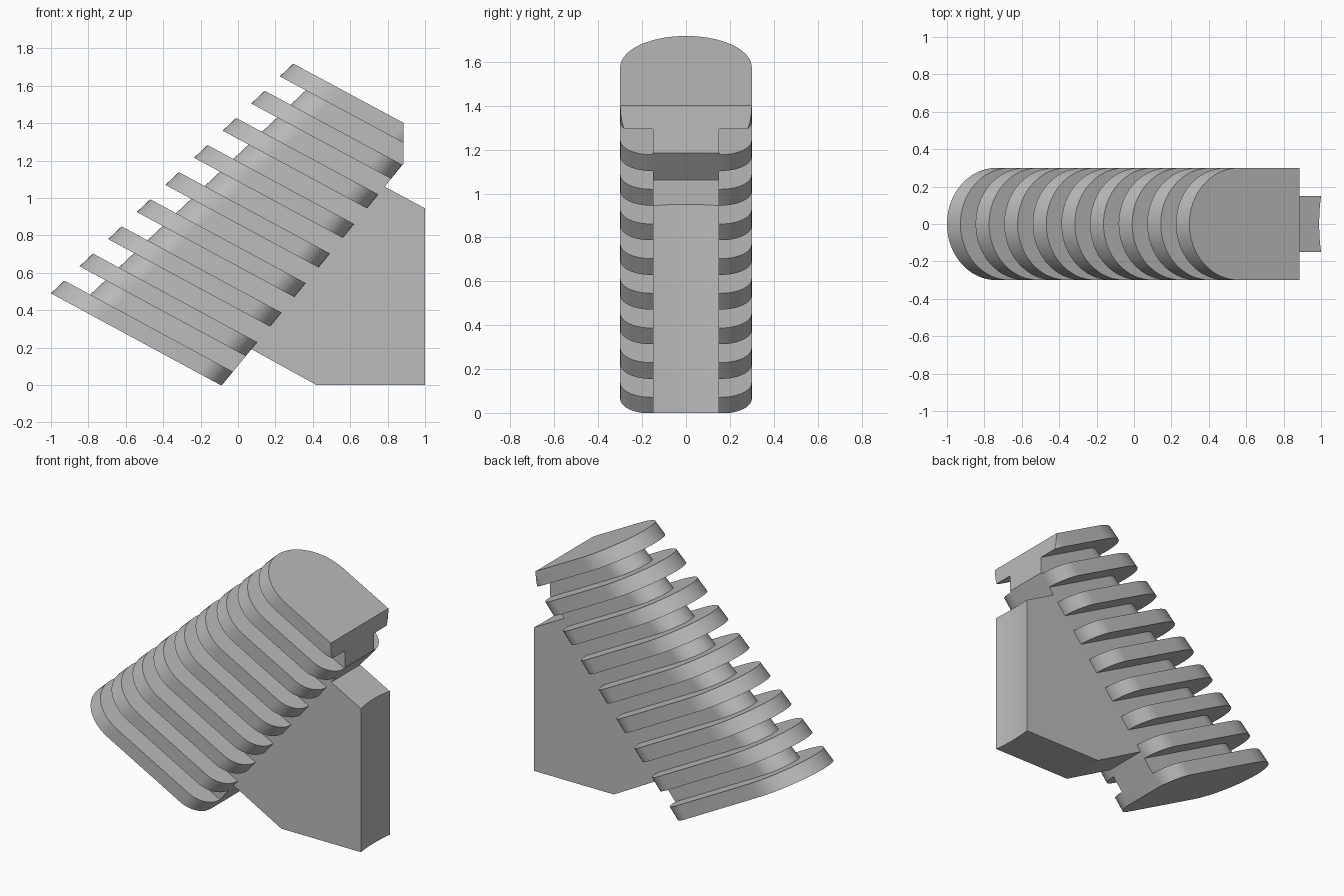
import bpy, bmesh, math
from mathutils import Vector

if "Cube" in bpy.data.objects:
    bpy.data.objects.remove(bpy.data.objects["Cube"])

grey = bpy.data.materials.new("plain grey")
grey.diffuse_color = (0.5, 0.5, 0.5, 1)
grey.use_nodes = True
grey.node_tree.nodes["Principled BSDF"].inputs["Base Color"].default_value = grey.diffuse_color

HALF = 0.30          # half width of the fins
INNER = 0.15         # half width of core and bracket
FIN = 0.47           # fin thickness as a share of the fin spacing


def finish(bm, name):
    bmesh.ops.remove_doubles(bm, verts=bm.verts, dist=0.0002)
    bmesh.ops.recalc_face_normals(bm, faces=bm.faces)
    mesh = bpy.data.meshes.new(name)
    bm.to_mesh(mesh)
    bm.free()
    mesh.materials.append(grey)
    obj = bpy.data.objects.new(name, mesh)
    bpy.context.collection.objects.link(obj)
    bpy.ops.object.select_all(action='DESELECT')
    obj.select_set(True)
    bpy.context.view_layer.objects.active = obj
    bpy.ops.object.shade_smooth_by_angle(angle=math.radians(25))
    return obj


def loft(bm, bottom, top):
    a = [bm.verts.new(p) for p in bottom]
    b = [bm.verts.new(p) for p in top]
    n = len(a)
    bm.faces.new(a[::-1])
    bm.faces.new(b)
    for i in range(n):
        j = (i + 1) % n
        bm.faces.new((a[i], a[j], b[j], b[i]))


def arc(cu, cy, r, start, end, steps):
    angles = [math.radians(start + (end - start) * i / steps) for i in range(steps + 1)]
    return [(cu + r * math.cos(a), cy + r * math.sin(a)) for a in angles]


def outline(level, half, inset, corner):
    """Tilted slab outline: round front end, square or rounded rear end."""
    left = Vector((-1 + 0.153 * level, 0, 0.49 + 0.145 * level))
    right = Vector((-0.088 + 0.1295 * level, 0, -0.003 + 0.158 * level))
    length = (right - left).length
    along = (right - left) / length
    pts = arc(inset + half, 0, half, 90, 270, 32)
    if corner:
        pts += arc(length - corner, corner - half, corner, -90, 0, 10)
        pts += arc(length - corner, half - corner, corner, 0, 90, 10)
    else:
        pts += [(length, -half), (length, half)]
    return [left + along * u + Vector((0, y, 0)) for u, y in pts]


def clip(bm, point, normal):
    cut = bmesh.ops.bisect_plane(bm, geom=bm.verts[:] + bm.edges[:] + bm.faces[:],
                                 plane_co=point, plane_no=normal, clear_outer=True)
    if any(isinstance(g, bmesh.types.BMEdge) for g in cut['geom_cut']):
        bmesh.ops.holes_fill(bm, edges=[e for e in bm.edges if e.is_boundary], sides=0)


def slab(name, low, high, half, inset=0, corner=0):
    bm = bmesh.new()
    loft(bm, outline(low, half, inset, corner), outline(high, half, inset, corner))
    clip(bm, (0.885, 0, 0), (1, 0, 0))     # upright rear cut
    clip(bm, (0, 0, 0), (0, 0, -1))        # resting plane
    return finish(bm, name)


# Stack of nine fins around a narrower core
for k in range(9):
    slab("fin_%d" % (k + 1), k, k + FIN, HALF, corner=0.14)
slab("core", 0.02, 8 + FIN - 0.02, INNER, inset=0.157)

# Rear bracket: slanted top and bottom, shallow hollow down the upright face
bm = bmesh.new()
rows = []
STEPS = 12
for i in range(STEPS + 1):
    y = -INNER + 2 * INNER * i / STEPS
    back = 1 - 0.01 * (1 - (y / INNER) ** 2)
    profile = [(0.07, 0.193), (0.42, 0), (back, 0),
               (back, 0.945 + 0.54 * (1 - back)), (0.78, 1.063)]
    rows.append([bm.verts.new((x, y, z)) for x, z in profile])
bm.faces.new(rows[0])
bm.faces.new(rows[-1][::-1])
for a, b in zip(rows, rows[1:]):
    for i in range(5):
        j = (i + 1) % 5
        bm.faces.new((a[i], b[i], b[j], a[j]))
finish(bm, "rear_bracket")
